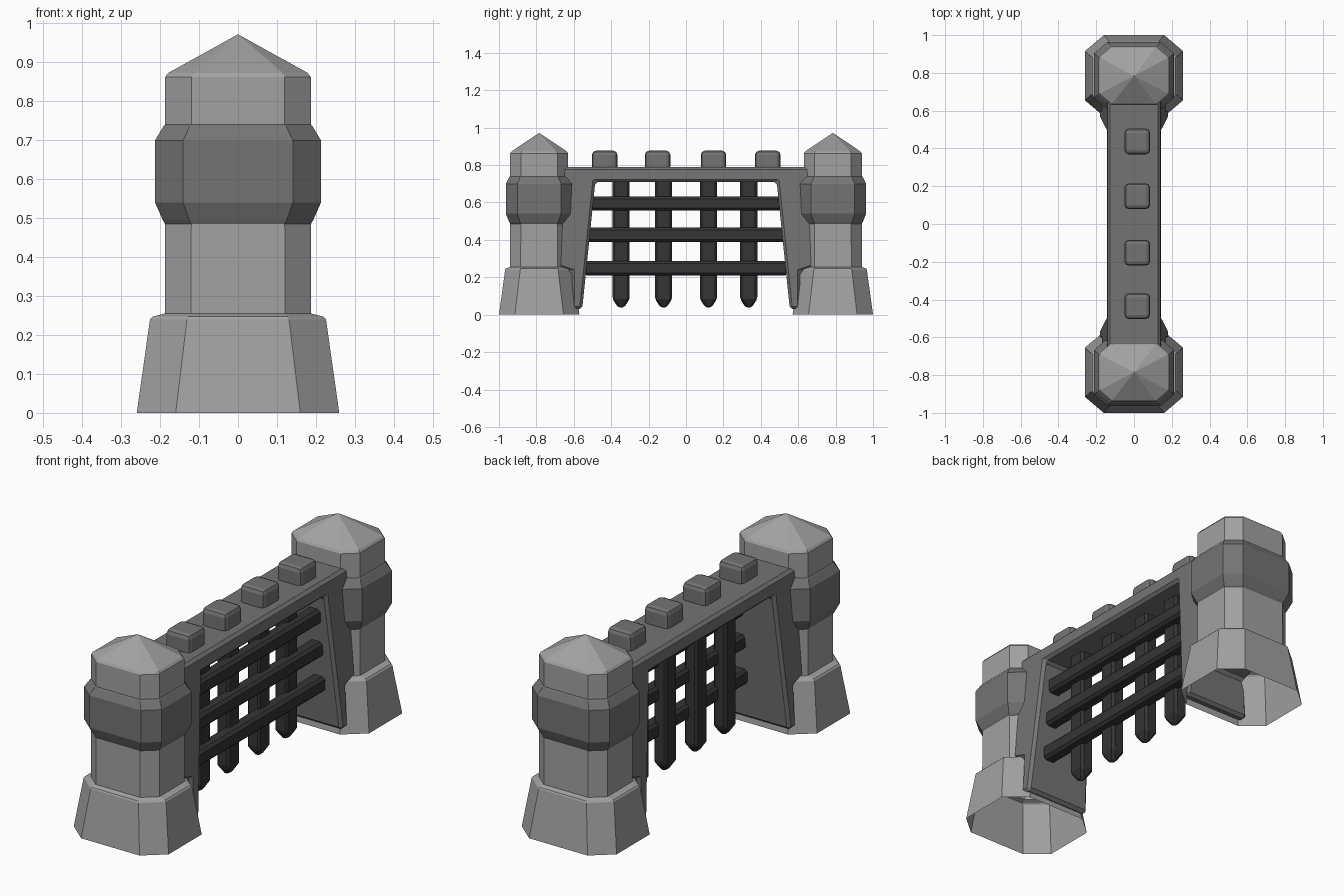
import bpy, bmesh

if "Cube" in bpy.data.objects:
    bpy.data.objects.remove(bpy.data.objects["Cube"])


def material(name, v):
    m = bpy.data.materials.new(name)
    m.diffuse_color = (v, v, v, 1)
    m.use_nodes = True
    m.node_tree.nodes["Principled BSDF"].inputs["Base Color"].default_value = m.diffuse_color
    return m


LIGHT = material("light stone", 0.36)
MID = material("grey stone", 0.175)
IRON = material("dark iron", 0.035)


def finish(bm, name, mats, bevel=0.0, segments=1):
    bmesh.ops.recalc_face_normals(bm, faces=bm.faces)
    me = bpy.data.meshes.new(name)
    bm.to_mesh(me)
    bm.free()
    for m in mats:
        me.materials.append(m)
    ob = bpy.data.objects.new(name, me)
    bpy.context.collection.objects.link(ob)
    if bevel:
        b = ob.modifiers.new("bevel", 'BEVEL')
        b.width = bevel
        b.segments = segments
        b.limit_method = 'ANGLE'
    return ob


def octagon(bm, cy, z, hx, hy, c):
    d = c * 0.85
    pts = [(hx, hy - d), (hx - c, hy), (c - hx, hy), (-hx, hy - d),
           (-hx, d - hy), (c - hx, -hy), (hx - c, -hy), (hx, d - hy)]
    return [bm.verts.new((x, cy + y, z)) for x, y in pts]


# towers: stacked chamfered-square rings, open underneath (z, half x, half y, chamfer)
RINGS = [(0, .26, .215, .10), (.24, .226, .182, .095), (.247, .22, .178, .092),
         (.255, .188, .156, .067), (.485, .187, .155, .067), (.495, .193, .160, .068),
         (.54, .213, .178, .072), (.70, .213, .178, .072), (.735, .192, .160, .068),
         (.74, .187, .155, .067), (.862, .187, .155, .067), (.873, .179, .148, .064)]


def tower(name, cy):
    bm = bmesh.new()
    rings = [octagon(bm, cy, *r) for r in RINGS]
    for k in range(len(rings) - 1):
        lo, hi = rings[k], rings[k + 1]
        for i in range(8):
            j = (i + 1) % 8
            f = bm.faces.new((lo[i], lo[j], hi[j], hi[i]))
            f.material_index = 1 if 4 <= k <= 8 else 0  # dark collar band
    apex = bm.verts.new((0, cy, .972))
    top = rings[-1]
    for i in range(8):
        bm.faces.new((top[i], top[(i + 1) % 8], apex))
    finish(bm, name, [LIGHT, MID])


tower("front_tower", -.785)
tower("back_tower", .785)

# gate arch: outline in y,z with sides that flare toward the ground
half = [(.485, .71), (.555, .03), (.61, .03), (.61, .23), (.70, .26), (.70, .79)]
outline = half + [(-y, z) for y, z in reversed(half)]
bm = bmesh.new()
sides = []
for s in (1, -1):
    sides.append([bm.verts.new((s * (.18 - .04 * (z - .03) / .76), y, z)) for y, z in outline])
    bm.faces.new(sides[-1])
n = len(outline)
for i in range(n):
    j = (i + 1) % n
    bm.faces.new((sides[0][i], sides[0][j], sides[1][j], sides[1][i]))
finish(bm, "gate_arch", [MID], .014)


def box(name, lo, hi, mat, bevel, segments=1, tip=0.0):
    bm = bmesh.new()
    bmesh.ops.create_cube(bm, size=1)
    for v in bm.verts:
        v.co = [(a + b) / 2 + c * (b - a) for a, b, c in zip(lo, hi, v.co)]
    if tip:  # pointed lower end
        bottom = min(bm.faces, key=lambda f: f.calc_center_median().z)
        ext = bmesh.ops.extrude_face_region(bm, geom=[bottom])['geom']
        bmesh.ops.delete(bm, geom=[bottom], context='FACES_ONLY')
        mid = [(a + b) / 2 for a, b in zip(lo, hi)]
        for v in ext:
            if isinstance(v, bmesh.types.BMVert):
                v.co = (mid[0] + (v.co.x - mid[0]) * .3,
                        mid[1] + (v.co.y - mid[1]) * .35, v.co.z - tip)
    finish(bm, name, [mat], bevel, segments)


# battlement blocks
for y in (-.435, -.152, .147, .437):
    box("battlement", (-.05, y - .068, .77), (.085, y + .068, .877), MID, .022, 2)

# portcullis uprights with pointed tips
for y in (-.347, -.12, .12, .335):
    box("portcullis_upright", (-.005, y - .046, .085), (.065, y + .046, .73), IRON, .013, 1, .047)

# portcullis crossbars, set into the arch legs
for z, w in ((.595, .51), (.427, .53), (.248, .545)):
    box("portcullis_crossbar", (.035, -w, z - .038), (.105, w, z + .038), IRON, .013)
